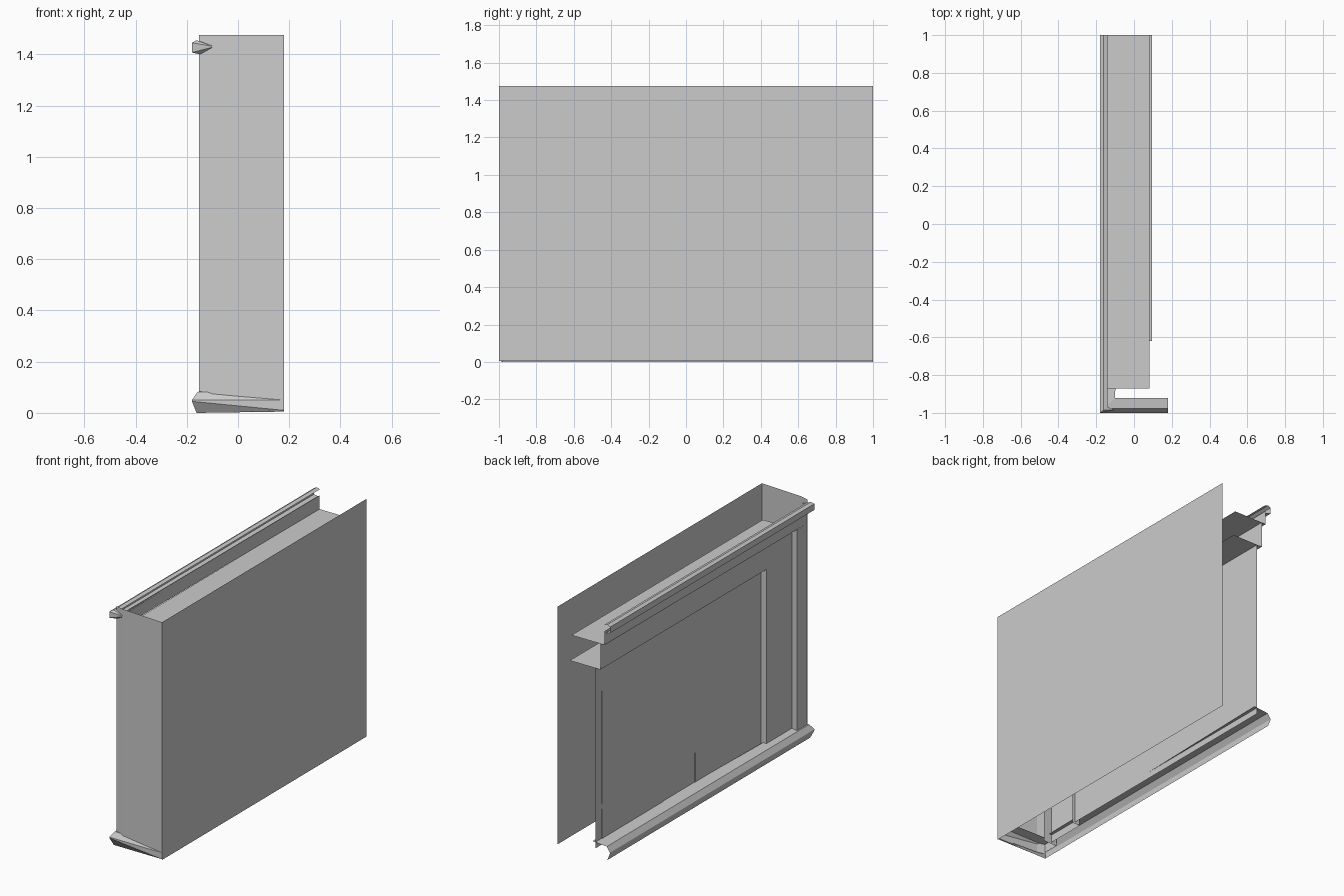
import bpy

if "Cube" in bpy.data.objects:
    bpy.data.objects.remove(bpy.data.objects["Cube"])


def make(name, verts, faces):
    me = bpy.data.meshes.new(name)
    me.from_pydata(verts, [], faces)
    ob = bpy.data.objects.new(name, me)
    bpy.context.collection.objects.link(ob)
    return ob


def loft(name, rings):
    """Skin open strips of points into flat quads."""
    n = len(rings[0])
    verts = [p for r in rings for p in r]
    faces = [(i * n + j, i * n + j + 1, (i + 1) * n + j + 1, (i + 1) * n + j)
             for i in range(len(rings) - 1) for j in range(n - 1)]
    return make(name, verts, faces)


def upright(name, path, z0, z1):
    """Thin vertical sheet following a plan path."""
    return loft(name, [[(x, y, z0) for x, y in path], [(x, y, z1) for x, y in path]])


def level(name, x0, x1, y0, y1, z):
    """Thin horizontal sheet."""
    return make(name, [(x0, y0, z), (x1, y0, z), (x1, y1, z), (x0, y1, z)], [(0, 1, 2, 3)])


# Large plain back sheet and the front end wall
TOP = 1.475
upright("right_wall", [(0.18, 1), (0.18, -1)], 0.005, TOP)
upright("front_wall", [(0.18, -1), (-0.10, -0.983), (-0.152, -0.97)], 0.02, TOP)

# Left side: three layers stepping inwards, each with a jamb, soffit and fascia
OUT, MID, IN = -0.15, -0.115, -0.08
Y1, Y2 = -0.87, -0.62
Z1, Z2 = 1.325, 1.165
upright("corner_pilaster", [(OUT, -0.97), (OUT, Y1), (-0.06, Y1)], 0.03, Z1)
upright("outer_fascia", [(OUT, -0.97), (-0.142, 1)], Z1, 1.41)
level("upper_soffit", -0.145, 0.083, Y1, 1, Z1)
upright("middle_pilaster", [(MID, Y1), (MID, Y2), (-0.06, Y2)], 0.04, Z2)
upright("middle_fascia", [(MID, Y1), (MID, 1)], Z2, Z1)
level("lower_soffit", MID, 0.095, Y2, 1, Z2)
upright("recessed_wall", [(IN, Y2), (IN, 1)], 0.05, Z2)

# Shallow raised blocks on the recessed wall
for name, y0, y1, z0, z1 in (("upper_block", -0.6, 0.94, 0.3, 1.0),
                             ("lower_block_front", -0.6, 0.03, 0.08, 0.27),
                             ("lower_block_rear", 0.34, 0.94, 0.08, 0.27)):
    upright(name, [(IN, y0), (IN - 0.003, y0 + 0.003),
                   (IN - 0.003, y1 - 0.003), (IN, y1)], z0, z1)

# Base moulding: (inset, height) profile swept along the left and round the front
base = [(0.018, 0.0), (0.0, 0.045), (0.0, 0.05), (0.022, 0.082), (0.08, 0.09)]
end_z = [0.005, 0.01, 0.05, 0.08, 0.085]
loft("base_moulding", [
    [(-0.18 + d + (0.04 if i == 4 else 0), 1, z) for i, (d, z) in enumerate(base)],
    [(-0.18 + d, -1 + d, z) for d, z in base],
    [(0.18, -1 + d, z) for (d, _), z in zip(base, end_z)]])

# Crown moulding with a return tapering to a point on the front wall
crown = [(0.032, 1.40), (0.0, 1.407), (0.0, 1.445), (0.018, 1.455), (0.04, 1.448)]
loft("crown_moulding", [
    [(-0.18 + d, 1, z) for d, z in crown],
    [(-0.18 + d, -1 + d * 0.8, z) for d, z in crown],
    [(-0.10, -0.985, 1.43 + (z - 1.43) * 0.1) for d, z in crown]])
